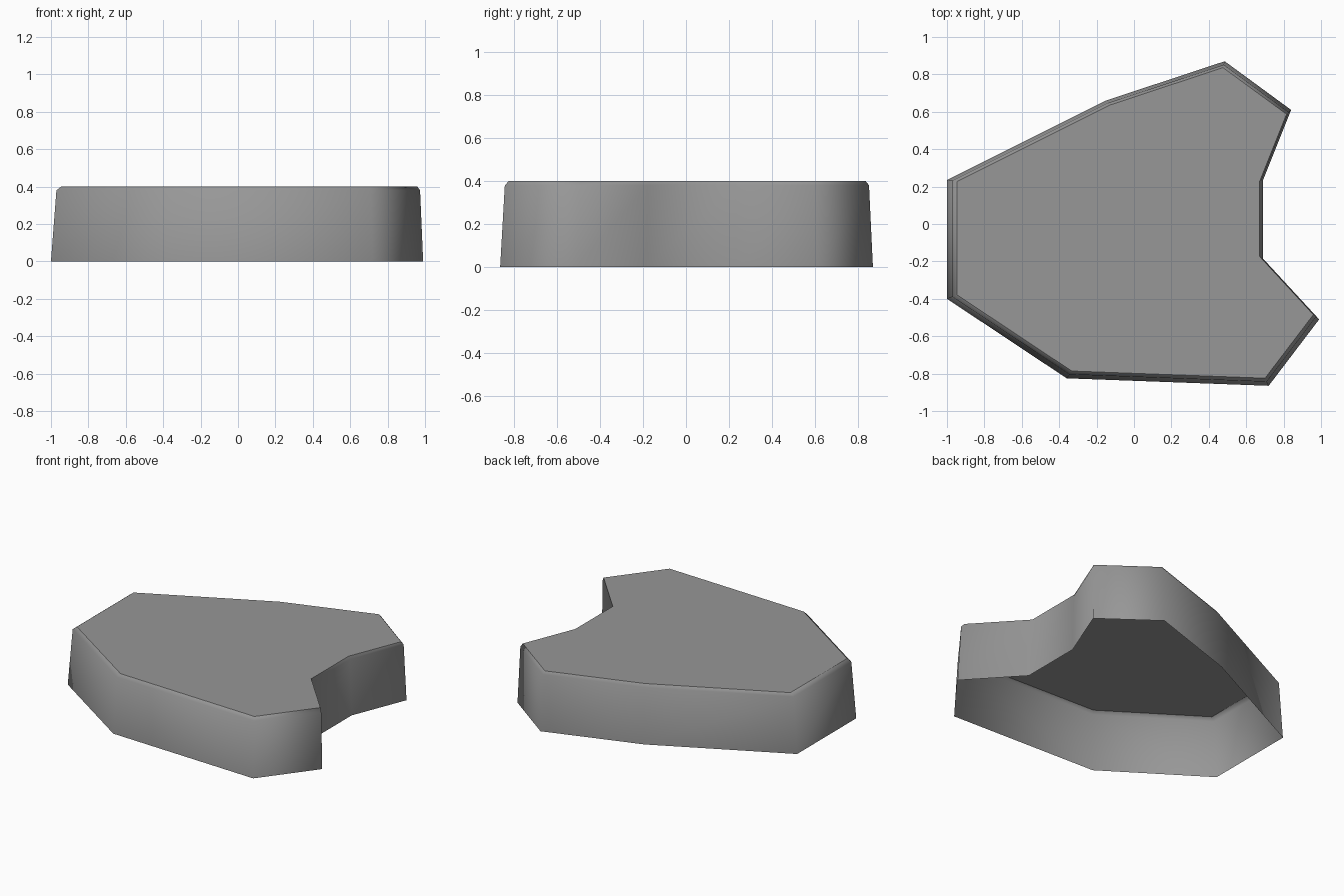
import bpy, bmesh

cube = bpy.data.objects.get("Cube")
if cube:
    bpy.data.objects.remove(cube, do_unlink=True)

grey = bpy.data.materials.new("stone grey")
grey.use_nodes = True
colour = (0.31, 0.31, 0.31, 1)
grey.diffuse_color = colour
grey.node_tree.nodes["Principled BSDF"].inputs["Base Color"].default_value = colour

# Footprint, counter-clockwise from the left back corner
outline = [(-1, 0.235), (-1, -0.4), (-0.36, -0.825), (0.72, -0.865), (0.99, -0.51),
           (0.69, -0.185), (0.69, 0.235), (0.84, 0.61), (0.485, 0.87), (-0.15, 0.66)]
centre = (0.27, 0.08)

# Rings as height and scale: foot, start of chamfer, top rim
levels = [(0, 1), (0.38, 0.977), (0.4, 0.957)]

bm = bmesh.new()
rings = []
for z, s in levels:
    rings.append([bm.verts.new((centre[0] + (x - centre[0]) * s,
                                centre[1] + (y - centre[1]) * s, z))
                  for x, y in outline])

# Tapered wall and chamfer, open underneath
count = len(outline)
for low, high in zip(rings, rings[1:]):
    for i in range(count):
        j = (i + 1) % count
        bm.faces.new((low[i], low[j], high[j], high[i])).smooth = True

# Flat top with a crisp rim
top = bm.faces.new(rings[-1])
for edge in top.edges:
    edge.smooth = False

mesh = bpy.data.meshes.new("slab_shell")
bm.to_mesh(mesh)
bm.free()
mesh.materials.append(grey)
slab = bpy.data.objects.new("slab_shell", mesh)
bpy.context.collection.objects.link(slab)
